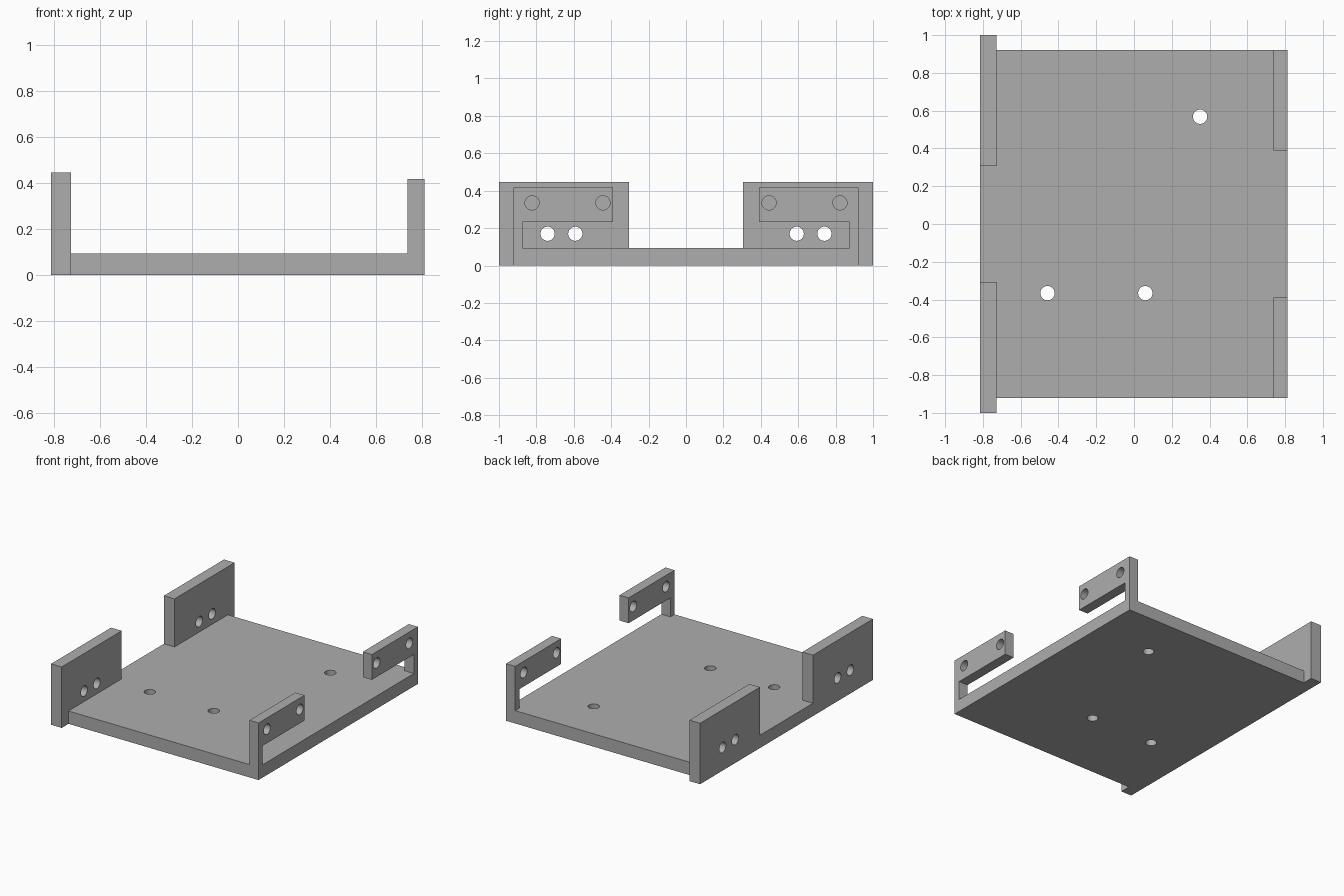
import bpy
import bmesh
import math
from mathutils import Matrix, Vector

cube = bpy.data.objects.get("Cube")
if cube:
    bpy.data.objects.remove(cube, do_unlink=True)

grey = bpy.data.materials.new("plain grey")
grey.use_nodes = True
grey.diffuse_color = (0.42, 0.42, 0.42, 1)
grey.node_tree.nodes["Principled BSDF"].inputs["Base Color"].default_value = grey.diffuse_color

FLOOR = 0.094      # floor thickness
HALF_Y = 0.922     # half depth of the floor
LEFT_X = 0.812     # outer face of the left brackets
RIGHT_X = -0.814   # outer face of the right plates
PLATE_IN = -0.728  # inner face of the right plates
ARM_IN = 0.738     # inner face of the left brackets
HOLE_R = 0.038


def add_object(name, bm):
    bmesh.ops.recalc_face_normals(bm, faces=bm.faces)
    mesh = bpy.data.meshes.new(name)
    bm.to_mesh(mesh)
    bm.free()
    mesh.materials.append(grey)
    obj = bpy.data.objects.new(name, mesh)
    bpy.context.collection.objects.link(obj)
    return obj


def extrude_profile(name, points, offset):
    """Fill a closed outline and extrude it along offset."""
    bm = bmesh.new()
    face = bm.faces.new([bm.verts.new(p) for p in points])
    result = bmesh.ops.extrude_face_region(bm, geom=[face], use_keep_orig=True)
    moved = [v for v in result["geom"] if isinstance(v, bmesh.types.BMVert)]
    bmesh.ops.translate(bm, verts=moved, vec=Vector(offset))
    return add_object(name, bm)


def drill(obj, centres, axis):
    """Cut round through holes along the x or z axis."""
    bm = bmesh.new()
    turn = Matrix.Rotation(math.pi / 2, 4, "Y") if axis == "x" else Matrix()
    for c in centres:
        bmesh.ops.create_cone(bm, cap_ends=True, segments=32, radius1=HOLE_R,
                              radius2=HOLE_R, depth=0.4,
                              matrix=Matrix.Translation(c) @ turn)
    cutter = add_object("hole_cutter", bm)
    cutter.hide_render = True
    mod = obj.modifiers.new("holes", "BOOLEAN")
    mod.operation = "DIFFERENCE"
    mod.solver = "EXACT"
    mod.object = cutter
    bpy.ops.object.select_all(action="DESELECT")
    obj.select_set(True)
    bpy.context.view_layer.objects.active = obj
    bpy.ops.object.modifier_apply(modifier=mod.name)
    bpy.data.objects.remove(cutter, do_unlink=True)
    bpy.ops.object.shade_smooth_by_angle(angle=math.radians(30))


# Floor, with a tongue filling the space between the right plates
PLATE_Y = 0.306
outline = [(LEFT_X, -HALF_Y), (LEFT_X, HALF_Y), (PLATE_IN, HALF_Y),
           (PLATE_IN, PLATE_Y), (RIGHT_X, PLATE_Y), (RIGHT_X, -PLATE_Y),
           (PLATE_IN, -PLATE_Y), (PLATE_IN, -HALF_Y)]
floor = extrude_profile("floor", [(x, y, 0) for x, y in outline], (0, 0, FLOOR))
drill(floor, [(0.35, 0.568, 0), (-0.458, -0.366, 0), (0.06, -0.366, 0)], "z")

for side, s in (("front", -1), ("back", 1)):
    # Tall solid plates on the right edge
    profile = [(PLATE_Y, 0), (1, 0), (1, 0.446), (PLATE_Y, 0.446)]
    plate = extrude_profile(side + "_right_plate",
                            [(RIGHT_X, s * y, z) for y, z in profile],
                            (PLATE_IN - RIGHT_X, 0, 0))
    drill(plate, [(RIGHT_X, s * y, 0.17) for y in (0.592, 0.74)], "x")

    # Hooked brackets on the left edge: corner post with an overhanging arm
    profile = [(HALF_Y, FLOOR), (HALF_Y, 0.418), (0.39, 0.418), (0.39, 0.233),
               (0.875, 0.233), (0.875, FLOOR)]
    bracket = extrude_profile(side + "_left_bracket",
                              [(ARM_IN, s * y, z) for y, z in profile],
                              (LEFT_X - ARM_IN, 0, 0))
    drill(bracket, [(LEFT_X, s * y, 0.335) for y in (0.444, 0.823)], "x")
